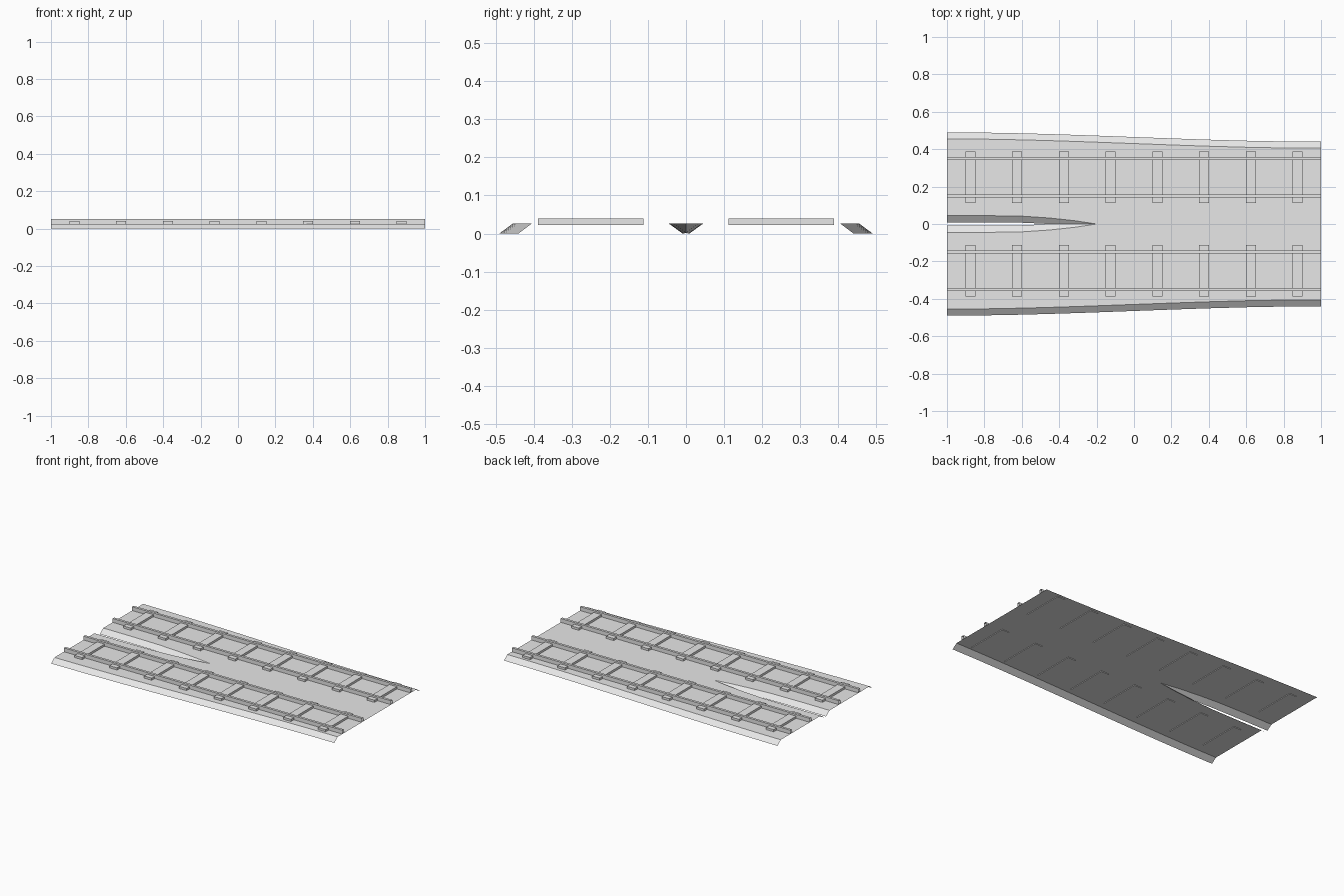
import bpy
import bmesh
from mathutils import Matrix, Vector

if "Cube" in bpy.data.objects:
    bpy.data.objects.remove(bpy.data.objects["Cube"], do_unlink=True)

grey = bpy.data.materials.new("plain grey")
grey.use_nodes = True
colour = (0.8, 0.8, 0.8, 1)
grey.diffuse_color = colour
grey.node_tree.nodes["Principled BSDF"].inputs["Base Color"].default_value = colour

BED_TOP = 0.026
SHOULDER = 0.035


def finish(bm, name, smooth=False):
    mesh = bpy.data.meshes.new(name)
    bm.to_mesh(mesh)
    bm.free()
    mesh.materials.append(grey)
    obj = bpy.data.objects.new(name, mesh)
    bpy.context.collection.objects.link(obj)
    if smooth:
        bpy.ops.object.select_all(action='DESELECT')
        obj.select_set(True)
        bpy.context.view_layer.objects.active = obj
        bpy.ops.object.shade_smooth_by_angle(angle=0.5)
    return obj


def loft(bm, sections):
    """Skin open cross-sections into an uncapped strip."""
    rows = [[bm.verts.new(p) for p in section] for section in sections]
    for a, b in zip(rows, rows[1:]):
        for i in range(len(a) - 1):
            bm.faces.new((a[i], b[i], b[i + 1], a[i + 1]))


# Ballast bed: open sheet, narrowing along x, with a groove between the tracks
def outer_edge(x):
    t = (x + 1) / 2
    return 0.49 - 0.05 * t * t * (3 - 2 * t)


# x, groove half width, slit half width, groove floor height
groove = [(-1, 0.045, 0.009, 0), (-0.8, 0.045, 0.009, 0),
          (-0.6, 0.042, 0.007, 0), (-0.45, 0.032, 0, 0.002),
          (-0.32, 0.018, 0, 0.013), (-0.2, 0, 0, BED_TOP)]
groove += [(x / 5, 0, 0, BED_TOP) for x in range(0, 6)]

bm = bmesh.new()
loft(bm, [[(x, slit, floor), (x, half, BED_TOP),
           (x, outer_edge(x) - SHOULDER, BED_TOP), (x, outer_edge(x), 0)]
          for x, half, slit, floor in groove])
mirrored = bmesh.ops.duplicate(bm, geom=bm.verts[:] + bm.edges[:] + bm.faces[:])["geom"]
bmesh.ops.scale(bm, vec=(1, -1, 1),
                verts=[v for v in mirrored if isinstance(v, bmesh.types.BMVert)])
bmesh.ops.reverse_faces(bm, faces=[f for f in mirrored if isinstance(f, bmesh.types.BMFace)])
bmesh.ops.remove_doubles(bm, verts=bm.verts[:], dist=0.0002)
bmesh.ops.dissolve_degenerate(bm, edges=bm.edges[:], dist=0.0001)
bm.normal_update()
bmesh.ops.recalc_face_normals(bm, faces=bm.faces[:])
if sum(f.normal.z * f.calc_area() for f in bm.faces) < 0:
    bmesh.ops.reverse_faces(bm, faces=bm.faces[:])
finish(bm, "ballast_bed", smooth=True)

for side, label in ((1, "left"), (-1, "right")):
    # Sleepers, reaching slightly through the bed
    bm = bmesh.new()
    for i in range(8):
        place = Matrix.Translation(Vector((-0.875 + 0.25 * i, side * 0.25, 0.031)))
        bmesh.ops.create_cube(bm, size=1,
                              matrix=place @ Matrix.Diagonal((0.054, 0.276, 0.018, 1)))
    finish(bm, label + "_sleepers")

    # Rails: open-ended channels with two sides and a top
    for y, place_name in ((0.15, "inner"), (0.35, "outer")):
        bm = bmesh.new()
        profile = [(-0.008, BED_TOP), (-0.008, 0.051), (0.008, 0.051), (0.008, BED_TOP)]
        loft(bm, [[(x, side * y + dy, z) for dy, z in profile] for x in (1, -1)])
        bm.normal_update()
        if sum(f.normal.z for f in bm.faces) < 0:
            bmesh.ops.reverse_faces(bm, faces=bm.faces[:])
        finish(bm, label + "_" + place_name + "_rail")
